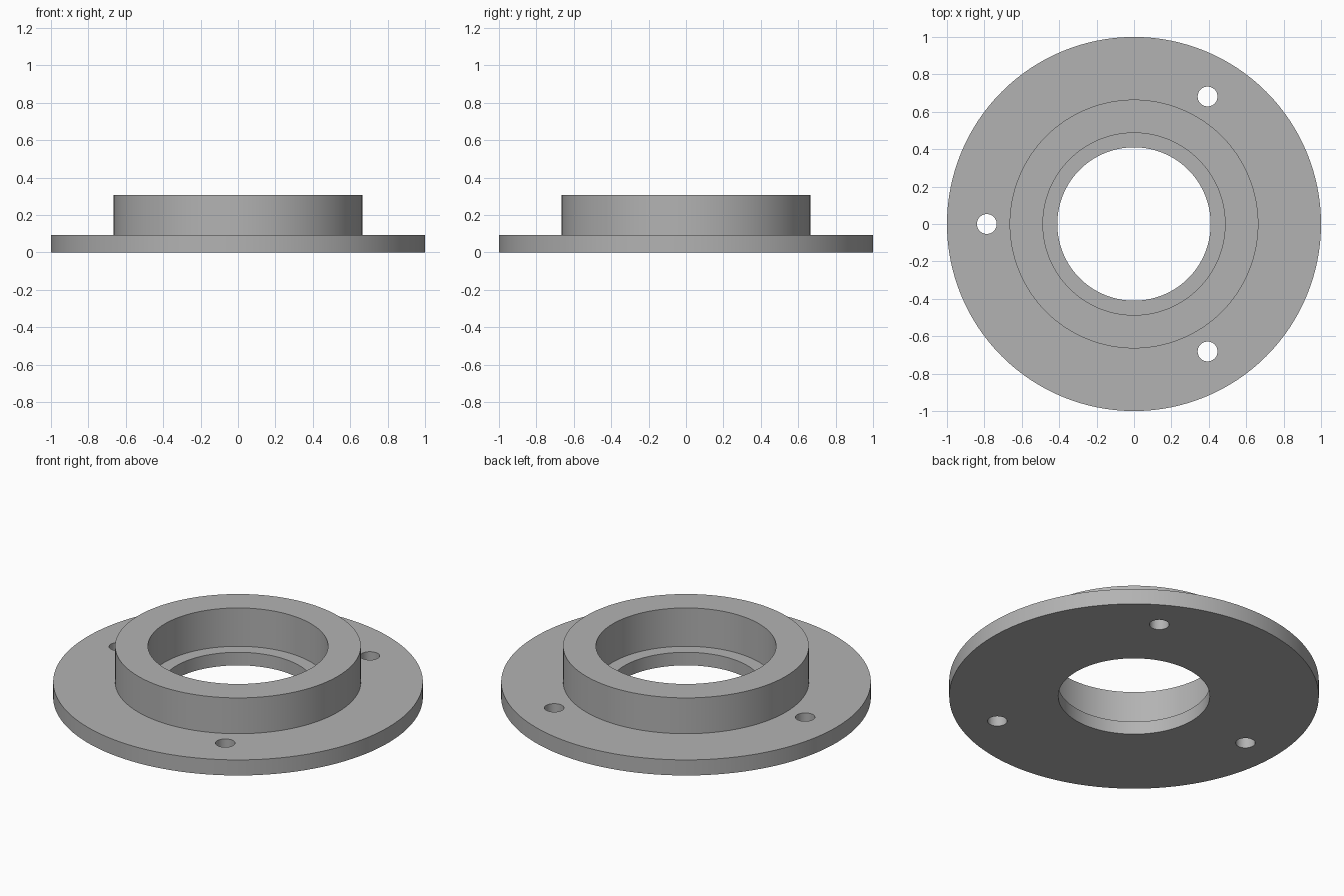
import bpy
import bmesh
from math import cos, sin, radians, pi
from mathutils import Matrix

if "Cube" in bpy.data.objects:
    bpy.data.objects.remove(bpy.data.objects["Cube"])

SEGMENTS = 128
HOLE_CIRCLE, HOLE_RADIUS = 0.787, 0.053


def make_material(name, color):
    mat = bpy.data.materials.new(name)
    mat.use_nodes = True
    mat.diffuse_color = color
    mat.node_tree.nodes["Principled BSDF"].inputs["Base Color"].default_value = color
    return mat


def add_object(name, bm):
    bmesh.ops.recalc_face_normals(bm, faces=bm.faces)
    mesh = bpy.data.meshes.new(name)
    bm.to_mesh(mesh)
    bm.free()
    obj = bpy.data.objects.new(name, mesh)
    bpy.context.collection.objects.link(obj)
    return obj


def lathe(name, profile):
    """Revolve a closed (radius, height) profile around z."""
    bm = bmesh.new()
    rings = []
    for i in range(SEGMENTS):
        a = 2 * pi * i / SEGMENTS
        rings.append([bm.verts.new((r * cos(a), r * sin(a), z)) for r, z in profile])
    for i, ring in enumerate(rings):
        after = rings[(i + 1) % SEGMENTS]
        for j in range(len(profile)):
            k = (j + 1) % len(profile)
            bm.faces.new((ring[j], after[j], after[k], ring[k]))
    return add_object(name, bm)


# Flange with raised hub, stepped bore and inner ledge
flange = lathe("flanged_hub", [
    (0.41, 0), (1, 0), (1, 0.093), (0.665, 0.093),
    (0.665, 0.307), (0.487, 0.307), (0.487, 0.078), (0.41, 0.078),
])
flange.data.materials.append(make_material("grey metal", (0.45, 0.45, 0.45, 1)))

# Three evenly spaced bolt holes
bm = bmesh.new()
for angle in (60, 180, 300):
    a = radians(angle)
    bmesh.ops.create_cone(
        bm, cap_ends=True, segments=48, radius1=HOLE_RADIUS, radius2=HOLE_RADIUS,
        depth=0.5, matrix=Matrix.Translation((HOLE_CIRCLE * cos(a), HOLE_CIRCLE * sin(a), 0)))
cutter = add_object("bolt_hole_cutter", bm)
cutter.hide_render = True

bpy.ops.object.select_all(action="DESELECT")
flange.select_set(True)
bpy.context.view_layer.objects.active = flange
boolean = flange.modifiers.new("bolt_holes", "BOOLEAN")
boolean.operation = "DIFFERENCE"
boolean.solver = "EXACT"
boolean.object = cutter
bpy.ops.object.modifier_apply(modifier=boolean.name)
bpy.data.objects.remove(cutter)

# Smooth round walls, crisp rims
bpy.ops.object.shade_smooth_by_angle(angle=radians(30))
